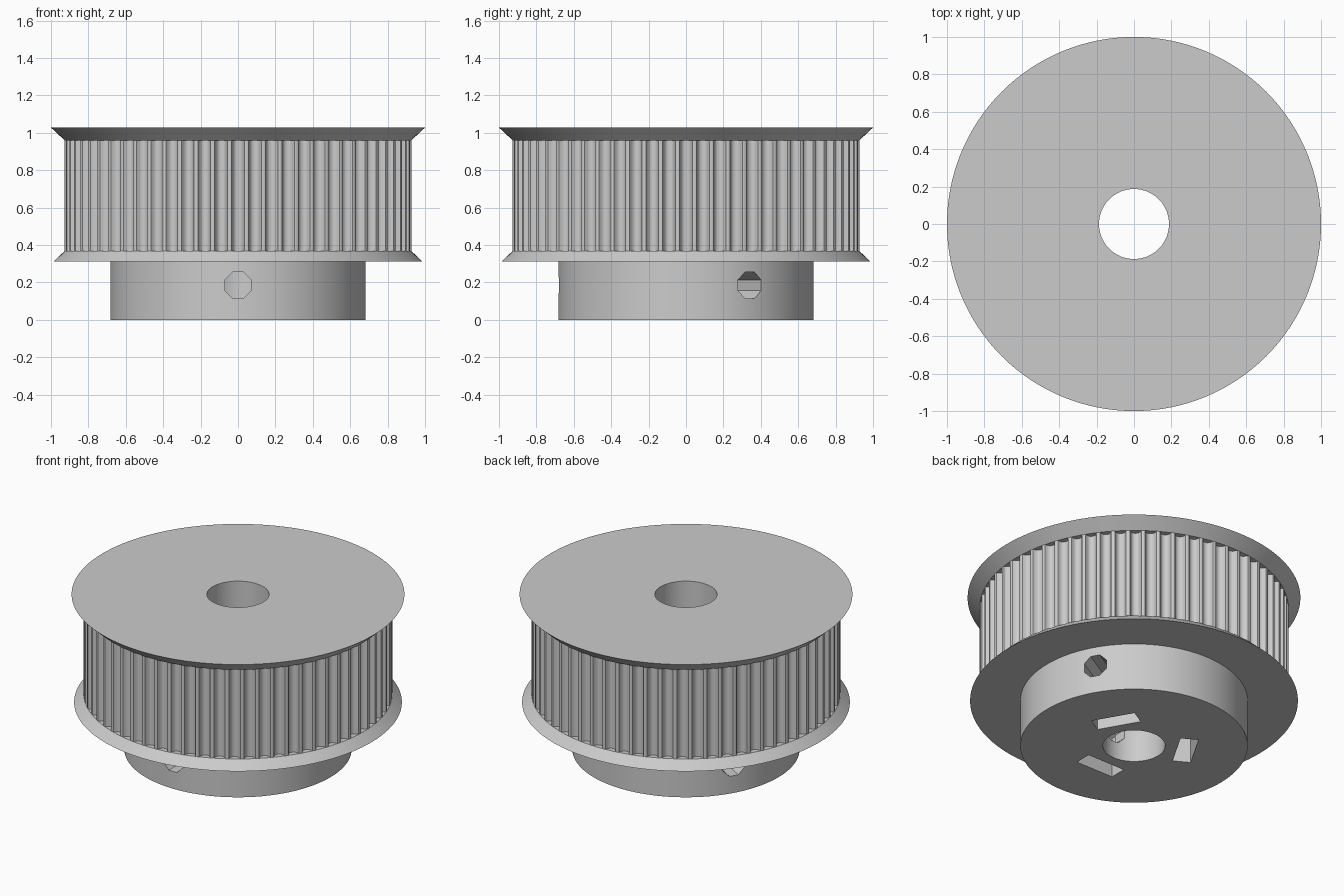
import bpy, bmesh
from math import sin, cos, pi, radians, hypot, atan2

if "Cube" in bpy.data.objects:
    bpy.data.objects.remove(bpy.data.objects["Cube"], do_unlink=True)

BORE, HUB, RIM = 0.187, 0.683, 0.927
FLOOR, LEDGE, LIP, TOP = 0.313, 0.368, 0.96, 1.028
TEETH, SEGMENTS = 64, 128

grey = bpy.data.materials.new("plain grey")
grey.use_nodes = True
grey.diffuse_color = (0.6, 0.6, 0.6, 1)
grey.node_tree.nodes["Principled BSDF"].inputs["Base Color"].default_value = grey.diffuse_color


def loft(name, loops, closed=True):
    """Skin equal-length loops; closed joins last to first, otherwise ends are capped."""
    bm = bmesh.new()
    rows = [[bm.verts.new(p) for p in loop] for loop in loops]
    n = len(rows[0])
    pairs = list(zip(rows, rows[1:])) + ([(rows[-1], rows[0])] if closed else [])
    for a, b in pairs:
        for i in range(n):
            j = (i + 1) % n
            bm.faces.new((a[i], a[j], b[j], b[i]))
    if not closed:
        bm.faces.new(rows[0])
        bm.faces.new(rows[-1])
    bmesh.ops.recalc_face_normals(bm, faces=bm.faces)
    mesh = bpy.data.meshes.new(name)
    bm.to_mesh(mesh)
    bm.free()
    mesh.materials.append(grey)
    obj = bpy.data.objects.new(name, mesh)
    bpy.context.collection.objects.link(obj)
    return obj


def select(obj):
    bpy.ops.object.select_all(action='DESELECT')
    obj.select_set(True)
    bpy.context.view_layer.objects.active = obj


def lathe(name, profile):
    angles = [2 * pi * i / SEGMENTS for i in range(SEGMENTS)]
    return loft(name, [[(r * cos(a), r * sin(a), z) for a in angles] for r, z in profile])


def cut_radial(obj, outline, angle, near, far):
    """Cut a prism whose (across, height) outline runs outward along an angle."""
    c, s = cos(angle), sin(angle)
    cutter = loft("cutter", [[(c * r - s * u, s * r + c * u, z) for u, z in outline]
                             for r in (near, far)], closed=False)
    cutter.hide_render = True
    mod = obj.modifiers.new("cut", 'BOOLEAN')
    mod.operation, mod.solver, mod.object = 'DIFFERENCE', 'EXACT', cutter
    select(obj)
    bpy.ops.object.modifier_apply(modifier=mod.name)
    bpy.data.objects.remove(cutter, do_unlink=True)


# Hub with lower flange, and upper flange
hub = lathe("hub_and_lower_flange", [(BORE, 0), (HUB, 0), (HUB, FLOOR), (0.985, FLOOR),
                                     (RIM, LEDGE), (BORE, LEDGE)])
upper = lathe("upper_flange", [(BORE, LIP), (RIM, LIP), (1, TOP), (BORE, TOP)])

# Three screw holes, each with a nut pocket open to the underside
MID, FLAT = 0.185, 0.1375
octagon = [(0.0765 * cos(pi / 8 + k * pi / 4), MID + 0.0765 * sin(pi / 8 + k * pi / 4))
           for k in range(8)]
pocket = [(-FLAT, -0.1), (FLAT, -0.1), (FLAT, MID + FLAT * 0.577),
          (0, MID + FLAT * 1.155), (-FLAT, MID + FLAT * 0.577)]
for degrees in (-90, 30, 150):
    cut_radial(hub, pocket, radians(degrees), 0.26, 0.37)
    cut_radial(hub, octagon, radians(degrees), 0.05, 0.8)

# Toothed belt track: rounded grooves around the rim
half = [(0.039, 0), (0.034, 0.002), (0.030, 0.011), (0.026, 0.020), (0.019, 0.029), (0.010, 0.034)]
groove = [(-u, d) for u, d in half] + [(0, 0.035)] + [(u, d) for u, d in reversed(half)]
polar = []
for t in range(TEETH):
    for u, d in groove:
        polar.append((hypot(RIM - d, u), 2 * pi * t / TEETH + atan2(u, RIM - d)))
track = loft("toothed_track", [
    [(r * cos(a), r * sin(a), LEDGE) for r, a in polar],
    [(r * cos(a), r * sin(a), LIP) for r, a in polar],
    [(BORE * cos(a), BORE * sin(a), LIP) for r, a in polar],
    [(BORE * cos(a), BORE * sin(a), LEDGE) for r, a in polar]])

for part in (hub, upper, track):
    select(part)
    bpy.ops.object.shade_smooth_by_angle(angle=radians(25))
